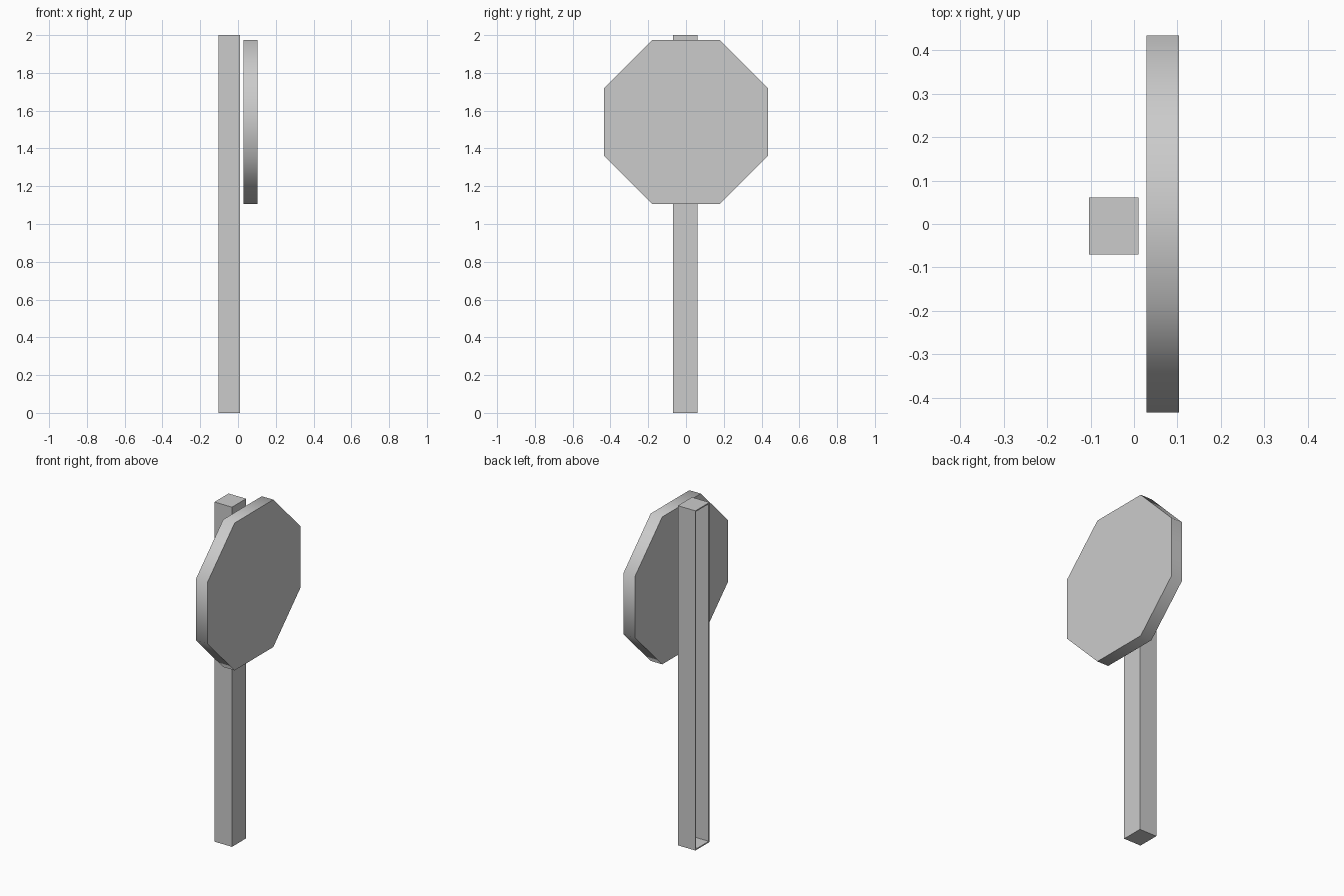
import bpy
import bmesh
import math
from mathutils import Matrix, Vector

if "Cube" in bpy.data.objects:
    bpy.data.objects.remove(bpy.data.objects["Cube"], do_unlink=True)

# Single plain grey for the whole sign
GREY = (0.6, 0.6, 0.6, 1.0)
grey = bpy.data.materials.new("plain_grey")
grey.use_nodes = True
grey.diffuse_color = GREY
grey.node_tree.nodes["Principled BSDF"].inputs["Base Color"].default_value = GREY


def add_object(name, bm):
    mesh = bpy.data.meshes.new(name)
    bmesh.ops.recalc_face_normals(bm, faces=bm.faces)
    bm.to_mesh(mesh)
    bm.free()
    mesh.materials.append(grey)
    obj = bpy.data.objects.new(name, mesh)
    bpy.context.collection.objects.link(obj)
    return obj


# Post: a thin-walled box, hollowed out from its -x side
low, high = Vector((-0.104, -0.07, 0.0)), Vector((0.01, 0.061, 2.0))
wall = 0.01
size = high - low
bm = bmesh.new()
bmesh.ops.create_cube(bm, size=1.0, matrix=Matrix.Translation((low + high) / 2)
                      @ Matrix.Diagonal((*size, 1.0)))
bm.normal_update()
open_side = min(bm.faces, key=lambda f: f.normal.x)
bmesh.ops.inset_individual(bm, faces=[open_side], thickness=wall)
floor = bmesh.ops.extrude_discrete_faces(bm, faces=[open_side])["faces"][0]
bmesh.ops.translate(bm, verts=floor.verts, vec=(size.x - wall, 0, 0))
add_object("post", bm)

# Sign plate: an octagonal prism with flat top, floating beside the post
half_width, thickness = 0.434, 0.075
bm = bmesh.new()
radius = half_width / math.cos(math.pi / 8)
bmesh.ops.create_cone(bm, cap_ends=True, segments=8, radius1=radius,
                      radius2=radius, depth=thickness,
                      matrix=Matrix.Translation((0.0665, 0, 1.54))
                      @ Matrix.Rotation(math.pi / 2, 4, "Y")
                      @ Matrix.Rotation(math.pi / 8, 4, "Z"))
plate = add_object("sign_plate", bm)

# Soft rim, crisp face edges
bpy.ops.object.select_all(action="DESELECT")
plate.select_set(True)
bpy.context.view_layer.objects.active = plate
bpy.ops.object.shade_smooth_by_angle(angle=math.radians(60))
